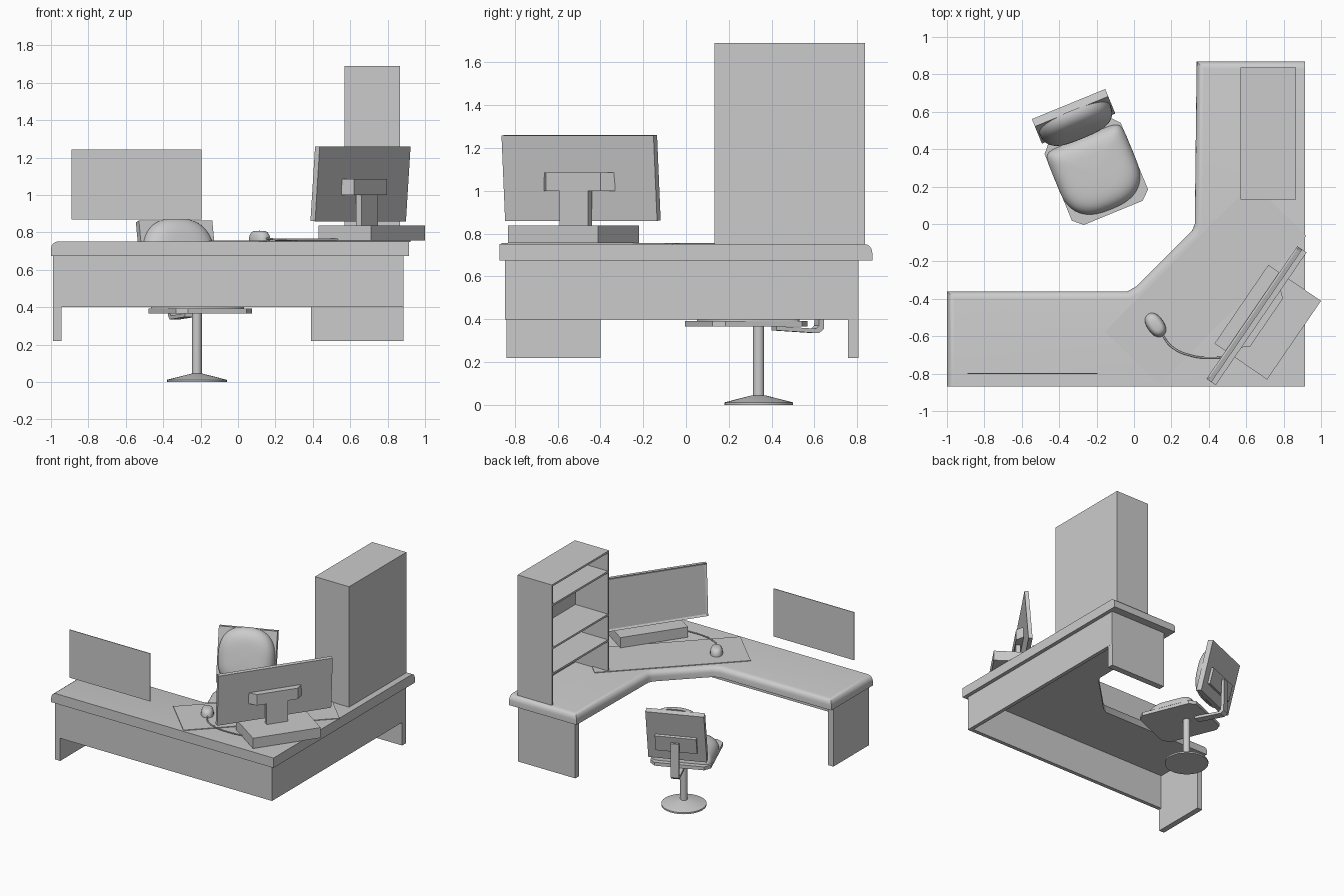
import bpy, bmesh
from math import sin, cos, pi, radians, copysign
from mathutils import Matrix, Vector

if "Cube" in bpy.data.objects:
    bpy.data.objects.remove(bpy.data.objects["Cube"])

I = Matrix.Identity(4)


def frame(x, y, z=0, turn=0, tilt=0):
    return (Matrix.Translation((x, y, z)) @ Matrix.Rotation(radians(turn), 4, 'Z')
            @ Matrix.Rotation(radians(tilt), 4, 'X'))


def add(name, bm, m=I, smooth=False):
    bmesh.ops.recalc_face_normals(bm, faces=bm.faces)
    me = bpy.data.meshes.new(name)
    bm.to_mesh(me)
    bm.free()
    ob = bpy.data.objects.new(name, me)
    bpy.context.collection.objects.link(ob)
    ob.matrix_world = m
    if smooth:
        bpy.ops.object.select_all(action='DESELECT')
        ob.select_set(True)
        bpy.context.view_layer.objects.active = ob
        bpy.ops.object.shade_smooth_by_angle(angle=radians(40))
    return ob


def prism_bm(pts, z0, z1):
    bm = bmesh.new()
    f = bm.faces.new([bm.verts.new((x, y, z0)) for x, y in pts])
    r = bmesh.ops.extrude_face_region(bm, geom=[f])
    for v in r['geom']:
        if isinstance(v, bmesh.types.BMVert):
            v.co.z = z1
    return bm


def prism(name, pts, z0, z1, m=I):
    return add(name, prism_bm(pts, z0, z1), m)


def box(name, x0, x1, y0, y1, z0, z1, m=I):
    return prism(name, [(x0, y0), (x1, y0), (x1, y1), (x0, y1)], z0, z1, m)


def dome(name, hx, hy, h, e_front, e_back, m, power=0.6, n=40, rings=10):
    """Padded shape: superellipse outline (separate exponent for -y and +y) rising to a crown."""
    bm = bmesh.new()
    loops = []
    for k in range(rings):
        t = k / rings * pi / 2
        s = cos(t) ** power
        loop = []
        for i in range(n):
            a = 2 * pi * i / n
            e = 2 / (e_back if sin(a) > 0 else e_front)
            x = copysign(abs(cos(a)) ** e, cos(a)) * hx * s
            y = copysign(abs(sin(a)) ** e, sin(a)) * hy * s
            loop.append(bm.verts.new((x, y, h * sin(t))))
        loops.append(loop)
    top = bm.verts.new((0, 0, h))
    for a, b in zip(loops, loops[1:]):
        for i in range(n):
            j = (i + 1) % n
            bm.faces.new((a[i], a[j], b[j], b[i]))
    for i in range(n):
        bm.faces.new((loops[-1][i], loops[-1][(i + 1) % n], top))
    bm.faces.new(loops[0][::-1])
    return add(name, bm, m, True)


def lathe(name, profile, m, n=32):
    bm = bmesh.new()
    loops = [[bm.verts.new((r * cos(2 * pi * i / n), r * sin(2 * pi * i / n), z)) for i in range(n)]
             for r, z in profile]
    for a, b in zip(loops, loops[1:]):
        for i in range(n):
            j = (i + 1) % n
            bm.faces.new((a[i], a[j], b[j], b[i]))
    bm.faces.new(loops[0][::-1])
    bm.faces.new(loops[-1])
    return add(name, bm, m, True)


def tube(name, pts, r, m=I):
    cu = bpy.data.curves.new(name, 'CURVE')
    cu.dimensions = '3D'
    cu.bevel_depth, cu.bevel_resolution, cu.use_fill_caps = r, 2, True
    sp = cu.splines.new('BEZIER')
    sp.bezier_points.add(len(pts) - 1)
    for b, p in zip(sp.bezier_points, pts):
        b.co = p
        b.handle_left_type = b.handle_right_type = 'AUTO'
    ob = bpy.data.objects.new(name, cu)
    bpy.context.collection.objects.link(ob)
    ob.matrix_world = m


# Desktop: L shape, rounded top edge on the user side and the two ends
bm = prism_bm([(-1, -.87), (.915, -.87), (.915, .87), (.335, .87), (.325, .0), (.31, -.035),
               (.01, -.335), (-.035, -.36), (-1, -.36)], .675, .752)
soft = []
for e in bm.edges:
    a, b = (v.co for v in e.verts)
    c = (a + b) / 2
    if a.z > .7 and b.z > .7 and c.y > -.86 and c.x < .91:
        soft.append(e)
bmesh.ops.bevel(bm, geom=soft, offset=.04, segments=4, profile=.5, affect='EDGES')
add("desktop", bm, I, True)

# Desk modesty panels and end legs
box("desk_front_panel", -.965, .885, -.845, -.815, .4, .676)
box("desk_side_panel", .855, .885, -.815, .805, .4, .676)
box("left_end_leg", -.99, -.945, -.838, -.40, .22, .676)
box("rear_end_leg", .39, .884, .757, .806, .22, .676)

# Bookcase, open towards the user
x0, x1, y0, y1, z0, z1, t = .57, .865, .132, .837, .752, 1.69, .015
box("bookcase_back", x1 - t, x1, y0, y1, z0, z1)
for name, y in (("bookcase_near_side", y0), ("bookcase_far_side", y1 - t)):
    box(name, x0, x1 - t, y, y + t, z0, z1)
for name, z in (("bookcase_top", z1), ("upper_shelf", 1.535), ("middle_shelf", 1.2), ("lower_shelf", 1.0)):
    box(name, x0, x1 - t, y0 + t, y1 - t, z - t, z)

# Notice board, standing clear above the left wing
box("notice_board", -.89, -.195, -.8025, -.7975, .87, 1.243)

# Desk mat across the corner
box("desk_mat", -.56, .56, -.203, .203, .75, .757, frame(.383, -.32, 0, 45.3))

# Monitor: base block, neck, mount and tilted screen
mon = frame(.655, -.49, 0, 55.6)
box("monitor_base", -.25, .26, -.24, .101, .757, .837, mon)
box("monitor_neck", -.08, .08, -.06, -.025, .83, 1.03, mon)
prism("monitor_mount", [(-.2, -.013), (.2, -.013), (.155, -.065), (-.155, -.065)], 1.0, 1.085, mon)
bm = prism_bm([(-.43, -.015), (.43, -.015), (.43, .015), (-.43, .015)], -.2, .2)
bm.normal_update()
front = [f for f in bm.faces if f.calc_center_median().y > .014]
bmesh.ops.recalc_face_normals(bm, faces=bm.faces)
bmesh.ops.inset_region(bm, faces=front, thickness=.02)
bmesh.ops.translate(bm, verts=front[0].verts, vec=(0, -.008, 0))
add("monitor_screen", bm, mon @ frame(0, 0, 1.06, 0, 4.3))

# Mouse and cord
dome("mouse", .045, .07, .052, 2.3, 2.3, frame(.115, -.54, .757, 35), .5, 24, 8)
tube("mouse_cord", [(.15, -.59, .768), (.2, -.655, .763), (.31, -.705, .763), (.43, -.715, .763),
                    (.54, -.705, .763)], .005)

# Chair pedestal and seat (local +y points to the backrest)
chair = frame(-.21, .30, 0, 22.3)
ped = chair @ frame(.006, .04)
lathe("chair_foot", [(.16, 0), (.16, .012), (.03, .045)], ped)
lathe("chair_post", [(.026, .03), (.026, .37)], ped)
prism("seat_plate", [(-.17, -.26), (.17, -.26), (.22, -.215), (.22, .17), (.18, .215), (-.18, .215),
                     (-.22, .17), (-.22, -.215)], .366, .392, chair)
dome("seat_cushion", .222, .208, .085, 2.6, 9, chair @ frame(0, -.03, .39), .4, 48)

# Backrest bracket: flat bar bent up behind the back plate
side = [(.12, .368), (.12, .348), (.335, .335), (.36, .355), (.365, .62), (.345, .62), (.335, .37), (.32, .356)]
to_side = Matrix(((0, 0, 1, 0), (1, 0, 0, 0), (0, 1, 0, 0), (0, 0, 0, 1)))
prism("back_bracket", side, -.03, .03, chair @ to_side)

# Backrest: tilted plate, rear mounting pad and front cushion
back = chair @ frame(0, .298, .66, 0, -14)
box("back_plate", -.212, .212, -.022, .022, -.205, .205, back)
box("back_mounting_pad", -.15, .15, .02, .042, -.12, .01, back)
dome("back_cushion", .205, .212, .085, 3, 2.4, back @ frame(0, -.02, .004, 0, 90), .45, 48)
